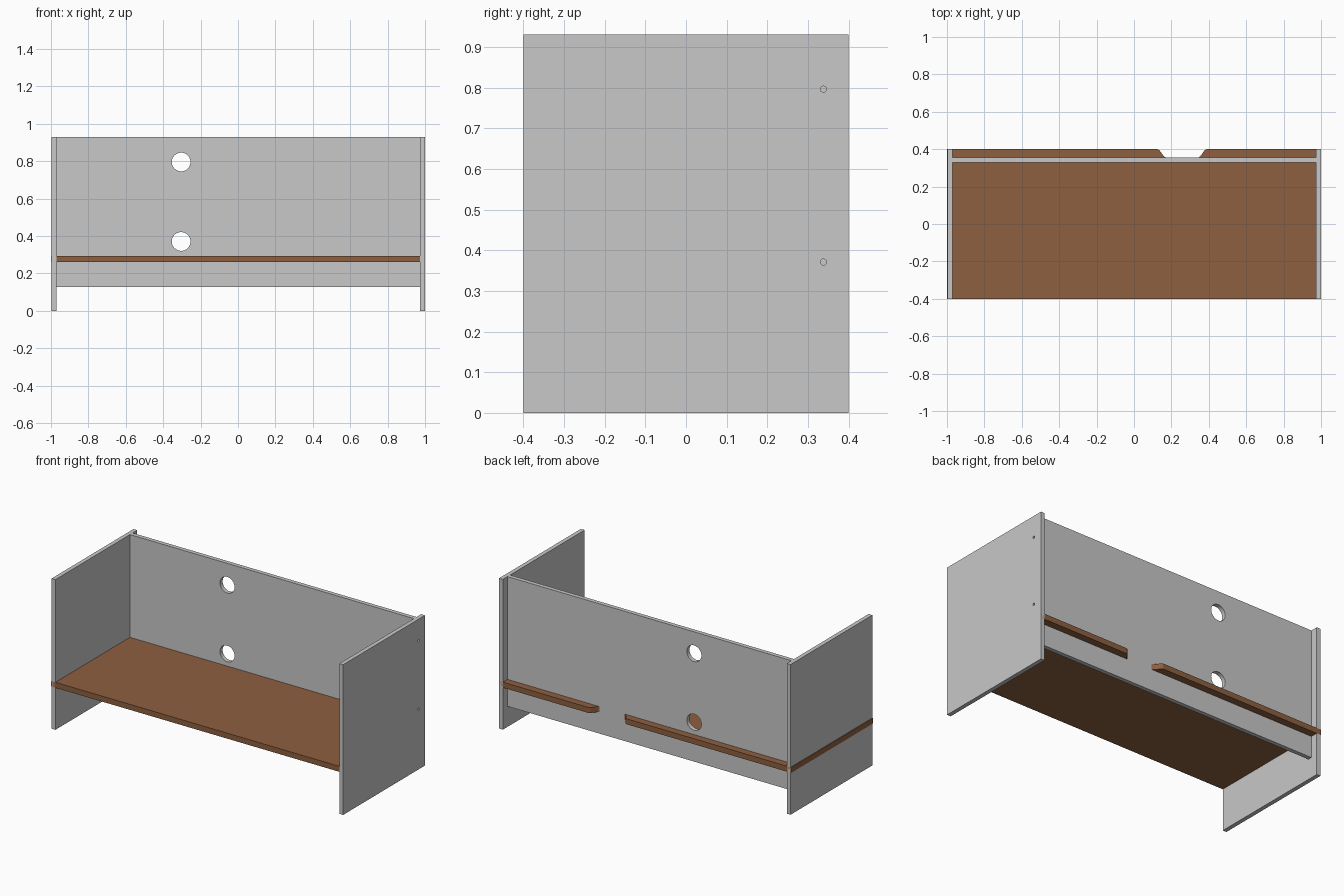
import bpy, bmesh, math

if "Cube" in bpy.data.objects:
    bpy.data.objects.remove(bpy.data.objects["Cube"])


def material(name, rgb):
    m = bpy.data.materials.new(name)
    m.diffuse_color = (*rgb, 1)
    m.use_nodes = True
    m.node_tree.nodes["Principled BSDF"].inputs["Base Color"].default_value = m.diffuse_color
    return m


GREY = material("light_grey", (0.58, 0.58, 0.58))
BROWN = material("wood_brown", (0.27, 0.115, 0.052))


def prism(name, outline, z0, z1, mat):
    """Extrude a flat xy outline from z0 up to z1."""
    bm = bmesh.new()
    face = bm.faces.new([bm.verts.new((x, y, z0)) for x, y in outline])
    top = bmesh.ops.extrude_face_region(bm, geom=[face])["geom"]
    bmesh.ops.translate(bm, vec=(0, 0, z1 - z0),
                        verts=[g for g in top if isinstance(g, bmesh.types.BMVert)])
    bmesh.ops.recalc_face_normals(bm, faces=bm.faces)
    mesh = bpy.data.meshes.new(name)
    bm.to_mesh(mesh)
    bm.free()
    ob = bpy.data.objects.new(name, mesh)
    mesh.materials.append(mat)
    bpy.context.collection.objects.link(ob)
    return ob


def board(name, x0, x1, y0, y1, z0, z1, mat):
    return prism(name, [(x0, y0), (x1, y0), (x1, y1), (x0, y1)], z0, z1, mat)


def drill(target, loc, rot, radius, sides):
    """Cut a round hole through a board."""
    bpy.ops.mesh.primitive_cylinder_add(vertices=sides, radius=radius, depth=0.1,
                                        location=loc, rotation=rot)
    cutter = bpy.context.object
    cutter.name = target.name + "_hole_cutter"
    cutter.data.materials.append(GREY)
    cutter.hide_render = True
    cutter.hide_set(True)
    mod = target.modifiers.new("hole", 'BOOLEAN')
    mod.operation = 'DIFFERENCE'
    mod.solver = 'EXACT'
    mod.object = cutter


# Side panels
left = board("left_side_panel", -0.996, -0.97, -0.4, 0.4, 0, 0.93, GREY)
right = board("right_side_panel", 0.974, 1.0, -0.4, 0.4, 0, 0.93, GREY)

# Back panel, set in from the rear edge
back = board("back_panel", -0.97, 0.974, 0.329, 0.355, 0.127, 0.93, GREY)

# Cable holes in the back panel, screw holes in the right side
for z in (0.796, 0.371):
    drill(back, (-0.304, 0.342, z), (math.pi / 2, 0, 0), 0.05, 48)
    drill(right, (1.0, 0.338, z), (0, math.pi / 2, 0), 0.0075, 24)

# Shelf through the whole width, with a curved cable notch at the rear
half_notch = [(0.131, 0.4), (0.121, 0.395), (0.105, 0.372), (0.097, 0.361), (0.084, 0.354)]
cx = 0.257
notch = [(cx + dx, y) for dx, y in half_notch] + [(cx - dx, y) for dx, y in reversed(half_notch)]
prism("shelf", [(-1.0, -0.4), (0.999, -0.4), (0.999, 0.4)] + notch + [(-1.0, 0.4)],
      0.26, 0.294, BROWN)
